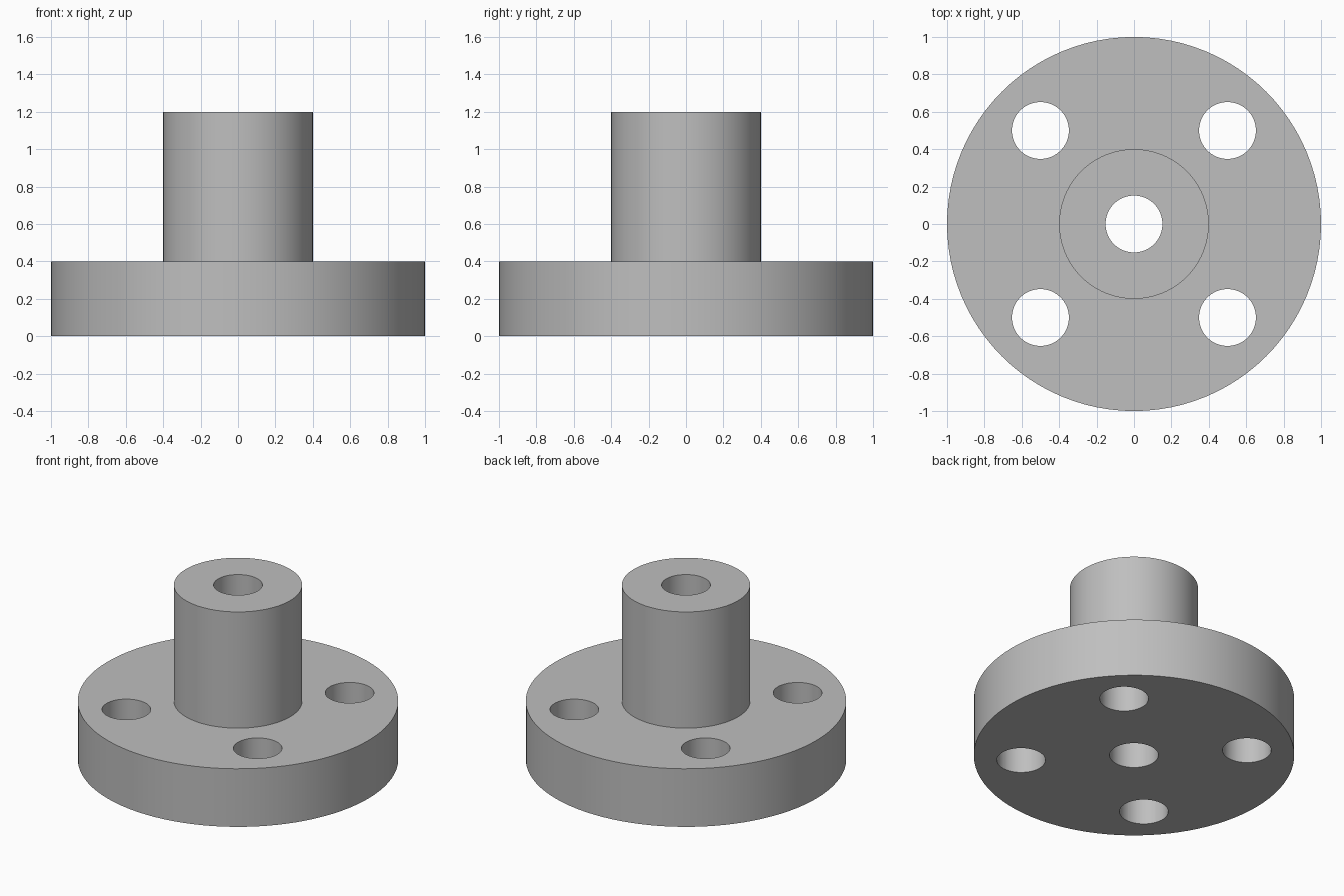
import bpy
import bmesh
import math

SEGMENTS = 96
FLANGE_R, HUB_R, HOLE_R = 1.0, 0.4, 0.152
FLANGE_H, TOTAL_H = 0.4, 1.2
BOLT_OFFSET = 0.5

default_cube = bpy.data.objects.get("Cube")
if default_cube:
    bpy.data.objects.remove(default_cube, do_unlink=True)

# Single grey metal
GREY = (0.52, 0.52, 0.52, 1.0)
metal = bpy.data.materials.new("grey metal")
metal.use_nodes = True
metal.diffuse_color = GREY
metal.node_tree.nodes["Principled BSDF"].inputs["Base Color"].default_value = GREY


def lathe(name, profile):
    """Revolve a closed (radius, height) profile around z."""
    bm = bmesh.new()
    verts = [bm.verts.new((r, 0, z)) for r, z in profile]
    edges = [bm.edges.new((v, verts[i - 1])) for i, v in enumerate(verts)]
    bmesh.ops.spin(bm, geom=verts + edges, cent=(0, 0, 0), axis=(0, 0, 1),
                   angle=math.tau, steps=SEGMENTS)
    bmesh.ops.remove_doubles(bm, verts=bm.verts, dist=1e-4)
    bmesh.ops.recalc_face_normals(bm, faces=bm.faces)
    mesh = bpy.data.meshes.new(name)
    bm.to_mesh(mesh)
    bm.free()
    obj = bpy.data.objects.new(name, mesh)
    bpy.context.collection.objects.link(obj)
    return obj


# Flange plate and hub, with the bore running right through
body = lathe("flanged_hub", [
    (HOLE_R, 0), (FLANGE_R, 0), (FLANGE_R, FLANGE_H),
    (HUB_R, FLANGE_H), (HUB_R, TOTAL_H), (HOLE_R, TOTAL_H)])
body.data.materials.append(metal)

# Four bolt holes through the flange
for x in (-BOLT_OFFSET, BOLT_OFFSET):
    for y in (-BOLT_OFFSET, BOLT_OFFSET):
        bpy.ops.mesh.primitive_cylinder_add(
            vertices=64, radius=HOLE_R, depth=FLANGE_H * 2,
            location=(x, y, FLANGE_H / 2))
        cutter = bpy.context.object
        cutter.name = "bolt_hole_cutter"
        cutter.hide_render = True
        cutter.data.materials.append(metal)
        bpy.ops.object.select_all(action="DESELECT")
        body.select_set(True)
        bpy.context.view_layer.objects.active = body
        cut = body.modifiers.new("bolt_hole", "BOOLEAN")
        cut.operation = "DIFFERENCE"
        cut.solver = "EXACT"
        cut.object = cutter
        bpy.ops.object.modifier_apply(modifier=cut.name)
        bpy.data.objects.remove(cutter, do_unlink=True)

# Smooth walls, crisp rims
bpy.ops.object.shade_smooth_by_angle(angle=math.radians(30))
